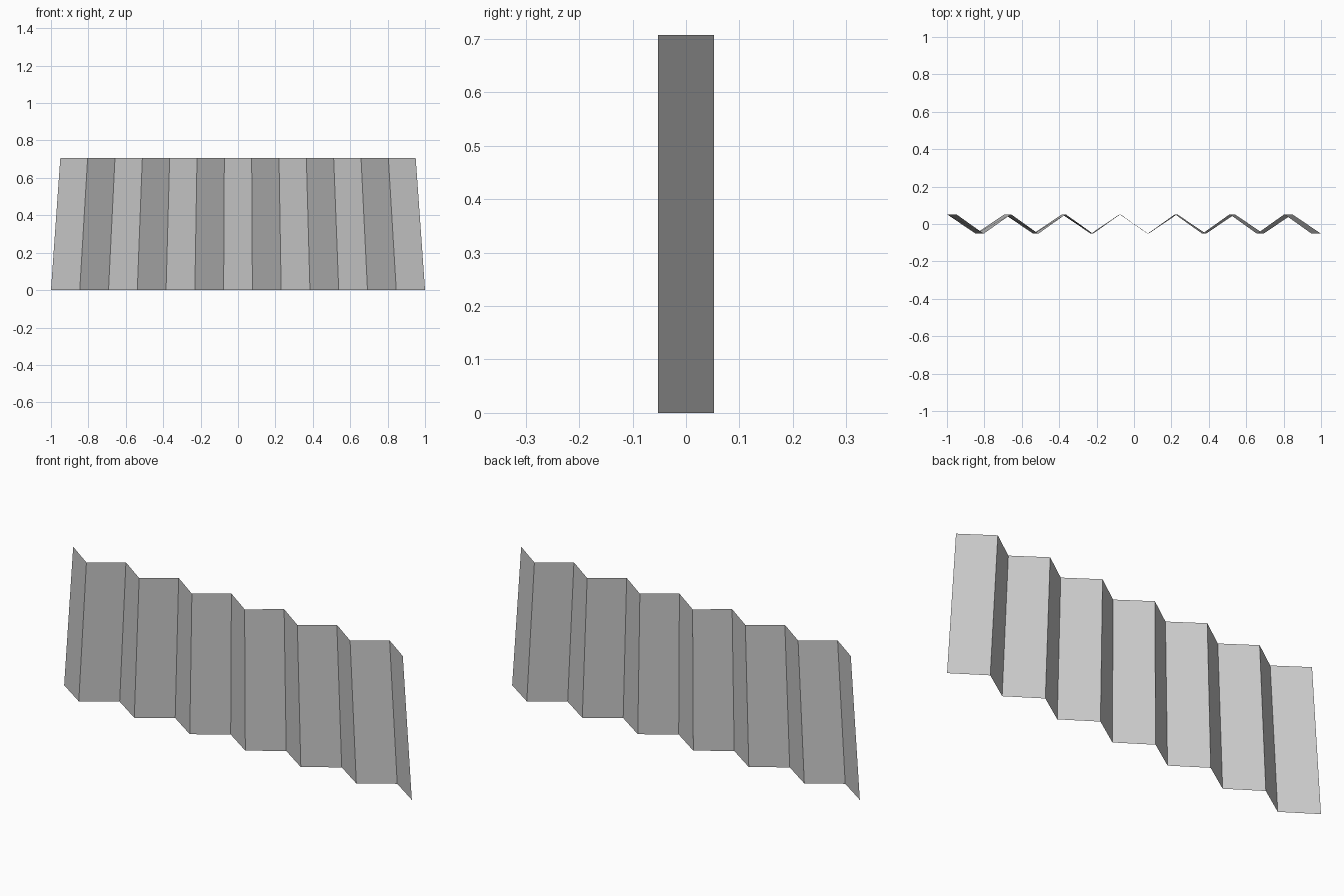
import bpy
import bmesh

if "Cube" in bpy.data.objects:
    bpy.data.objects.remove(bpy.data.objects["Cube"])

PANELS = 13
HEIGHT = 0.707
DEPTH = 0.052       # half depth of the folds
BOTTOM, TOP = 1.0, 0.95  # half widths

# Pleated sheet: zigzag fold lines, tapering slightly towards the top
bm = bmesh.new()


def fold_row(half_width, z):
    return [bm.verts.new((half_width * (2 * i / PANELS - 1),
                          DEPTH if i % 2 == 0 else -DEPTH, z))
            for i in range(PANELS + 1)]


low = fold_row(BOTTOM, 0)
high = fold_row(TOP, HEIGHT)
for i in range(PANELS):
    bm.faces.new((low[i], low[i + 1], high[i + 1], high[i]))

mesh = bpy.data.meshes.new("folding_screen")
bm.to_mesh(mesh)
bm.free()
bpy.context.collection.objects.link(bpy.data.objects.new("folding_screen", mesh))
